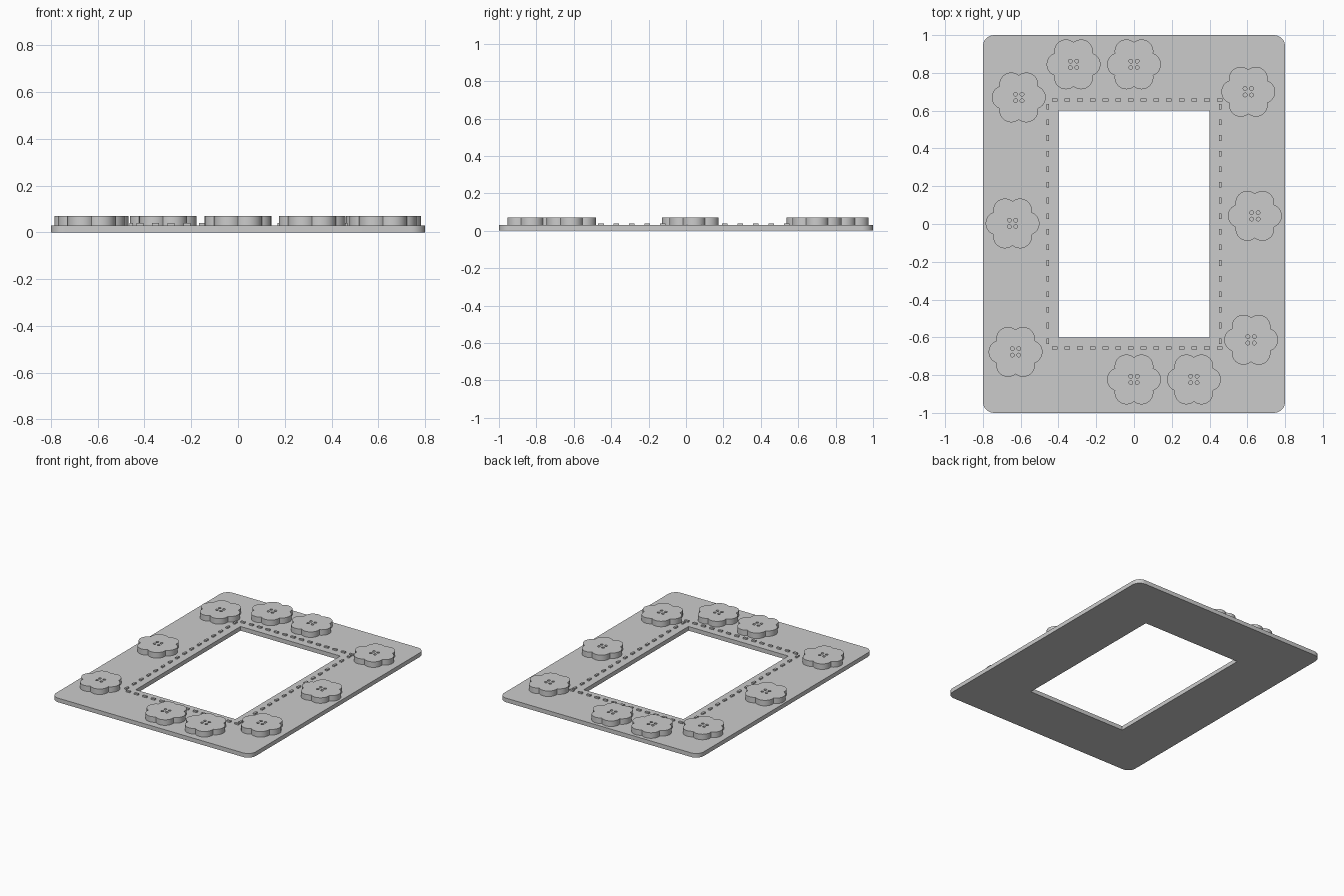
import bpy, bmesh
from math import sin, cos, pi, radians, acos

cube = bpy.data.objects.get("Cube")
if cube:
    bpy.data.objects.remove(cube, do_unlink=True)

grey = bpy.data.materials.new("plain grey")
grey.use_nodes = True
colour = (0.6, 0.6, 0.6, 1)
grey.diffuse_color = colour
grey.node_tree.nodes["Principled BSDF"].inputs["Base Color"].default_value = colour

FRAME_TOP, STITCH_TOP, FLOWER_TOP = 0.03, 0.04, 0.07


def arc(cx, cy, r, start, end, steps):
    return [(cx + r * cos(start + (end - start) * i / steps),
             cy + r * sin(start + (end - start) * i / steps)) for i in range(steps + 1)]


def plate(name, loops, z0, z1):
    """Flat solid from an outline plus hole loops."""
    curve = bpy.data.curves.new(name, 'CURVE')
    curve.dimensions = '2D'
    curve.fill_mode = 'BOTH'
    curve.extrude = (z1 - z0) / 2
    for loop in loops:
        spline = curve.splines.new('POLY')
        spline.points.add(len(loop) - 1)
        for point, (x, y) in zip(spline.points, loop):
            point.co = (x, y, 0, 1)
        spline.use_cyclic_u = True
    obj = bpy.data.objects.new(name, curve)
    bpy.context.collection.objects.link(obj)
    bpy.ops.object.select_all(action='DESELECT')
    obj.select_set(True)
    bpy.context.view_layer.objects.active = obj
    bpy.ops.object.convert(target='MESH')
    obj = bpy.context.view_layer.objects.active
    bm = bmesh.new()
    bm.from_mesh(obj.data)
    bmesh.ops.remove_doubles(bm, verts=bm.verts, dist=0.0002)
    bmesh.ops.translate(bm, verts=bm.verts, vec=(0, 0, (z0 + z1) / 2))
    bmesh.ops.recalc_face_normals(bm, faces=bm.faces)
    bm.to_mesh(obj.data)
    bm.free()
    obj.data.materials.clear()
    obj.data.materials.append(grey)
    bpy.ops.object.shade_smooth_by_angle(angle=radians(30))
    return obj


# Rounded frame with a rectangular window
R = 0.06
outer = []
for k, (sx, sy) in enumerate([(1, 1), (-1, 1), (-1, -1), (1, -1)]):
    outer += arc(sx * (0.8 - R), sy * (1 - R), R, k * pi / 2, (k + 1) * pi / 2, 8)
window = [(0.4, 0.6), (-0.4, 0.6), (-0.4, -0.6), (0.4, -0.6)]
plate("frame", [outer, window], 0, FRAME_TOP)

# Six-petal flower button: petal arcs meet in the notches
D, P = 0.08, 0.0625
apex_x = D * cos(pi / 6) + (P * P - D * D / 4) ** 0.5
half = pi - acos((D - apex_x * cos(pi / 6)) / P)
petals = []
for k in range(6):
    a = k * pi / 3
    petals += arc(D * cos(a), D * sin(a), P, a - half, a + half, 18)[:-1]
holes = [arc(sx * 0.017, sy * 0.017, 0.01, 0, 2 * pi, 16)[:-1]
         for sx in (-1, 1) for sy in (-1, 1)]
flower = plate("flower_button", [petals] + holes, FRAME_TOP, FLOWER_TOP)

places = [(-0.61, 0.67), (-0.32, 0.845), (0, 0.845), (0.605, 0.70), (0.64, 0.043),
          (0.62, -0.613), (0.317, -0.823), (0, -0.823), (-0.627, -0.677), (-0.643, 0.003)]
flower.location = (*places[0], 0)
for x, y in places[1:]:
    copy = flower.copy()
    copy.location = (x, y, 0)
    bpy.context.collection.objects.link(copy)

# Running stitches around the window
bm = bmesh.new()


def stitch(x, y, w, h):
    made = bmesh.ops.create_cube(bm, size=1)["verts"]
    bmesh.ops.scale(bm, verts=made, vec=(w, h, STITCH_TOP - FRAME_TOP))
    bmesh.ops.translate(bm, verts=made, vec=(x, y, (STITCH_TOP + FRAME_TOP) / 2))


for side in (-1, 1):
    for i in range(14):
        stitch(-0.42 + 0.0672 * i, side * 0.657, 0.03, 0.015)
    for i in range(16):
        stitch(side * 0.457, -0.62 + 0.0827 * i, 0.015, 0.03)
mesh = bpy.data.meshes.new("stitches")
bm.to_mesh(mesh)
bm.free()
mesh.materials.append(grey)
bpy.context.collection.objects.link(bpy.data.objects.new("stitches", mesh))
